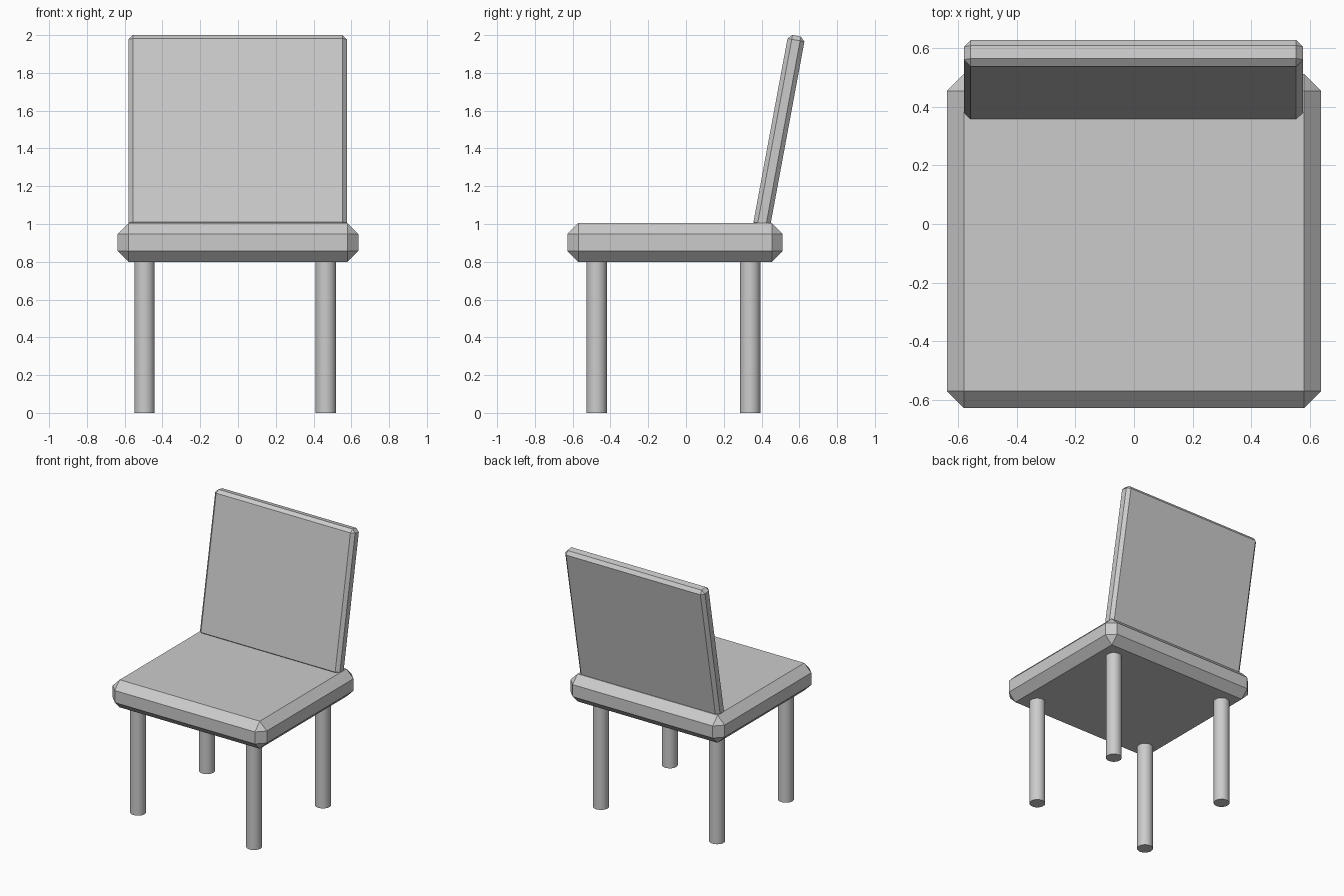
import bpy
import bmesh
import math

cube = bpy.data.objects.get("Cube")
if cube:
    bpy.data.objects.remove(cube, do_unlink=True)

# One grey for the whole chair
grey = bpy.data.materials.new("plain_grey")
grey.use_nodes = True
GREY = (0.6, 0.6, 0.6, 1)
grey.diffuse_color = GREY
grey.node_tree.nodes["Principled BSDF"].inputs["Base Color"].default_value = GREY


def finish(bm, name, location):
    mesh = bpy.data.meshes.new(name)
    bm.to_mesh(mesh)
    bm.free()
    mesh.materials.append(grey)
    obj = bpy.data.objects.new(name, mesh)
    obj.location = location
    bpy.context.collection.objects.link(obj)
    return obj


def chamfered_box(name, location, size, chamfer):
    bm = bmesh.new()
    bmesh.ops.create_cube(bm, size=1)
    bmesh.ops.scale(bm, vec=size, verts=bm.verts)
    bmesh.ops.bevel(bm, geom=list(bm.edges), offset=chamfer, segments=1,
                    affect='EDGES')
    return finish(bm, name, location)


def leg(name, x, y, height=0.82, radius=0.054):
    bm = bmesh.new()
    bmesh.ops.create_cone(bm, cap_ends=True, segments=32, radius1=radius,
                          radius2=radius, depth=height)
    for face in bm.faces:
        face.smooth = len(face.verts) == 4
    for edge in bm.edges:
        edge.smooth = all(f.smooth for f in edge.link_faces)
    return finish(bm, name, (x, y, height / 2))


# Thick seat cushion
chamfered_box("seat", (0, -0.058, 0.902), (1.274, 1.14, 0.206), 0.058)

# Leaning backrest, its lower edge sunk into the seat
back = chamfered_box("backrest", (-0.002, 0.492, 1.488),
                     (1.156, 0.091, 1.034), 0.023)
back.rotation_euler.x = -math.radians(10.5)

# Four round legs
for side, x in (("right", -0.495), ("left", 0.465)):
    for end, y in (("front", -0.473), ("back", 0.34)):
        leg(f"{end}_{side}_leg", x, y)
